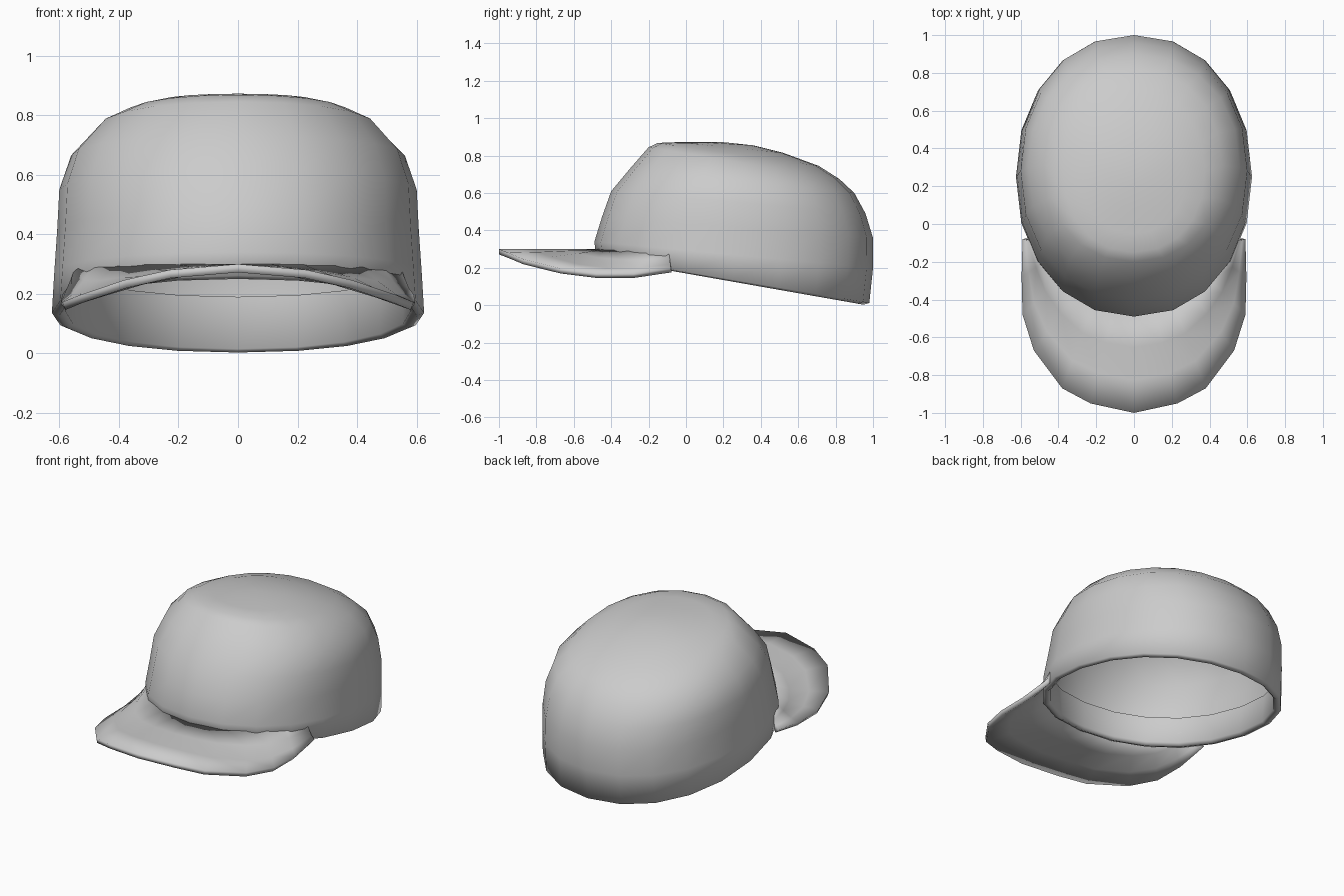
import bpy, math

if "Cube" in bpy.data.objects:
    bpy.data.objects.remove(bpy.data.objects["Cube"])

SIDES = 20


def spow(v, e):
    return math.copysign(abs(v) ** e, v)


def ring(front_y, front_z, back_y, back_z, half_w):
    """Tilted rounded-oval ring, described by its front and back points."""
    cy, ry = (front_y + back_y) / 2, (back_y - front_y) / 2
    pts = []
    for i in range(SIDES):
        a = 2 * math.pi * i / SIDES
        x = half_w * spow(math.sin(a), 0.93)
        y = cy - ry * spow(math.cos(a), 0.93)
        t = (y - front_y) / (back_y - front_y)
        pts.append((x, y, front_z + t * (back_z - front_z)))
    return pts


def make(name, verts, faces, thickness=0):
    me = bpy.data.meshes.new(name)
    me.from_pydata(verts, [], faces)
    ob = bpy.data.objects.new(name, me)
    bpy.context.collection.objects.link(ob)
    bpy.ops.object.select_all(action='DESELECT')
    ob.select_set(True)
    bpy.context.view_layer.objects.active = ob
    if thickness:
        mod = ob.modifiers.new("thickness", 'SOLIDIFY')
        mod.thickness = thickness
        mod.offset = -1
        bpy.ops.object.modifier_apply(modifier=mod.name)
    bpy.ops.object.shade_smooth_by_angle(angle=math.radians(110))
    return ob


# Crown: inner band folded under the rim, then the outer dome, flatter in front
rings = [
    (-0.44, 0.43, 0.955, 0.19, 0.585),
    (-0.44, 0.27, 0.94, 0.015, 0.58),
    (-0.455, 0.25, 0.95, 0.003, 0.60),
    (-0.48, 0.26, 0.98, 0.012, 0.625),
    (-0.49, 0.34, 1.00, 0.20, 0.617),
    (-0.45, 0.47, 1.00, 0.36, 0.607),
    (-0.40, 0.61, 0.96, 0.49, 0.60),
    (-0.30, 0.73, 0.90, 0.60, 0.56),
    (-0.20, 0.845, 0.82, 0.675, 0.465),
    (-0.15, 0.868, 0.71, 0.745, 0.375),
    (-0.05, 0.872, 0.52, 0.815, 0.27),
    (0.08, 0.872, 0.36, 0.855, 0.14),
]
verts = [p for r in rings for p in ring(*r)]
faces = []
for r in range(len(rings) - 1):
    for i in range(SIDES):
        j = (i + 1) % SIDES
        a, b = r * SIDES, (r + 1) * SIDES
        faces.append((a + i, a + j, b + j, b + i))
top = len(verts)
verts.append((0, 0.2, 0.872))
last = (len(rings) - 1) * SIDES
faces += [(last + i, last + (i + 1) % SIDES, top) for i in range(SIDES)]
make("crown", verts, faces)

# Brim: arched sheet flaring out of the crown wall to its rounded outline
half = [(0, -1), (0.23, -0.95), (0.38, -0.87), (0.53, -0.67),
        (0.59, -0.48), (0.595, -0.28), (0.59, -0.08)]
n = len(half) - 1
ROWS = 4
verts, faces = [], []
for k in range(-n, n + 1):
    s = -1 if k < 0 else 1
    ox, oy = half[abs(k)]
    ox *= s
    oz = 0.3 - 0.128 * (ox / 0.59) ** 2 + (0.025 if abs(k) == n else 0)
    a = math.radians(62) * k / n
    ix, iy = 0.615 * math.sin(a), 0.25 - 0.73 * math.cos(a)
    iz = 0.3
    for r in range(ROWS):
        t = r / (ROWS - 1)
        x, y = ix + t * (ox - ix), iy + t * (oy - iy)
        verts.append((x, y, iz + (1 - (1 - t) ** 1.4) * (oz - iz)))
for c in range(2 * n):
    for r in range(ROWS - 1):
        q = c * ROWS + r
        faces.append((q, q + 1, q + ROWS + 1, q + ROWS))
make("brim", verts, faces, 0.028)
